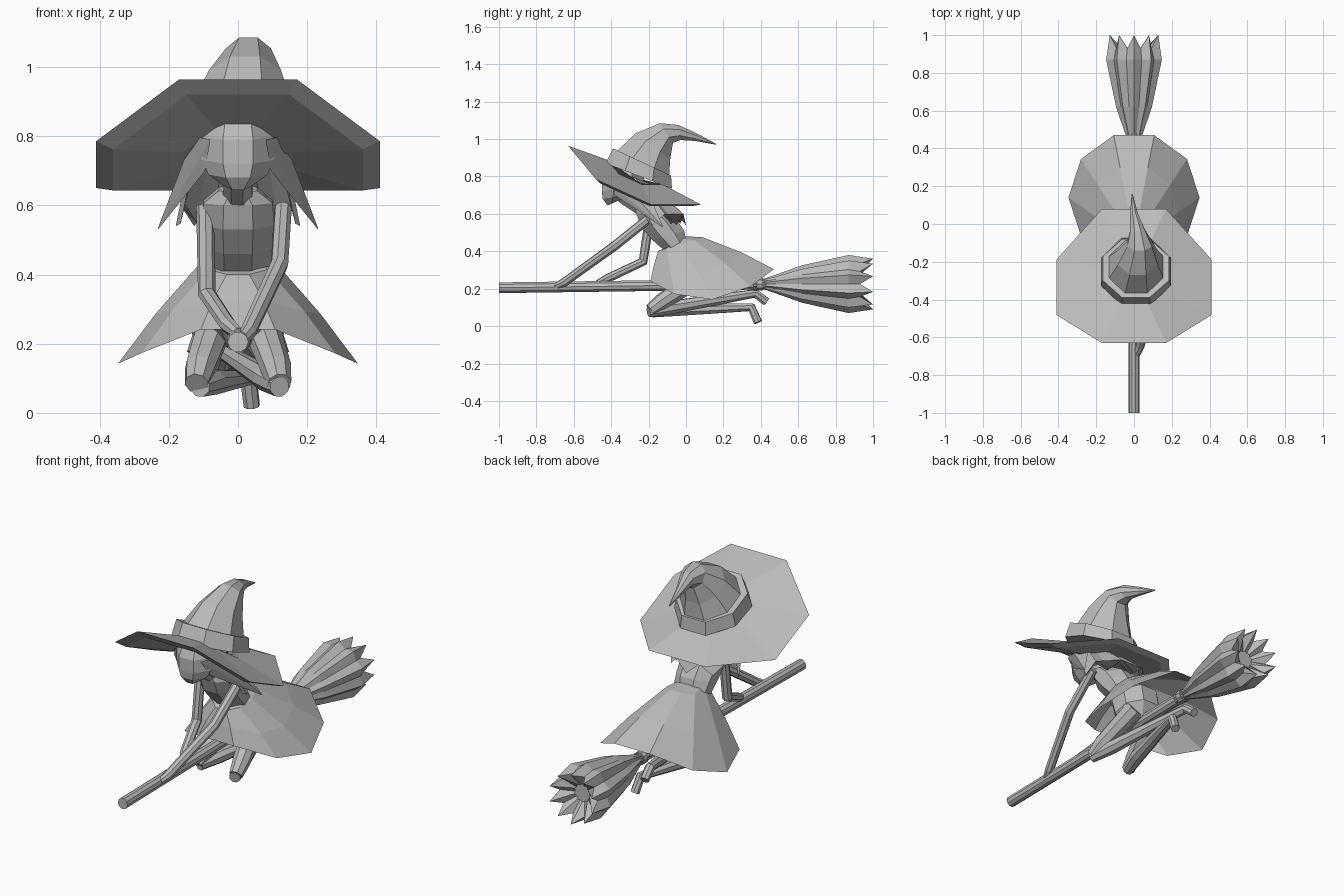
import bpy, bmesh
from math import sin, cos, pi, tau
from mathutils import Vector

default_cube = bpy.data.objects.get("Cube")
if default_cube:
    bpy.data.objects.remove(default_cube, do_unlink=True)

grey = bpy.data.materials.new("plain grey")
grey.use_nodes = True
grey.diffuse_color = (.5, .5, .5, 1)
grey.node_tree.nodes["Principled BSDF"].inputs["Base Color"].default_value = grey.diffuse_color


def loft(name, rings, cap_start=True, cap_end=True):
    """Skin a list of equal-sized closed rings."""
    bm = bmesh.new()
    rows = [[bm.verts.new(point) for point in points] for points in rings]
    count = len(rows[0])
    for lower, upper in zip(rows, rows[1:]):
        for i in range(count):
            j = (i + 1) % count
            bm.faces.new((lower[i], lower[j], upper[j], upper[i]))
    if cap_start:
        bm.faces.new(rows[0][::-1])
    if cap_end:
        bm.faces.new(rows[-1])
    bmesh.ops.recalc_face_normals(bm, faces=bm.faces)
    mesh = bpy.data.meshes.new(name)
    bm.to_mesh(mesh)
    bm.free()
    mesh.materials.append(grey)
    bpy.context.collection.objects.link(bpy.data.objects.new(name, mesh))


def oval(front, back, width, x=0, count=8):
    """Tilted polygon spanning a front and a back (y, z) point."""
    front, back = Vector((x, *front)), Vector((x, *back))
    middle, depth = (front + back) / 2, (front - back) / 2
    points = []
    for i in range(count):
        angle = tau * (i + .5) / count
        offset = depth * cos(angle) + Vector((width * sin(angle), 0, 0))
        points.append(middle + offset / cos(pi / count))
    return points


def oval_loft(name, *ovals):
    loft(name, [oval(*settings) for settings in ovals])


def tube(name, path, radii, count=8):
    """Limb or rod following a path."""
    points = [Vector(point) for point in path]
    rings = []
    for i, (point, radius) in enumerate(zip(points, radii)):
        before = (point - points[max(i - 1, 0)]).normalized()
        after = (points[min(i + 1, len(points) - 1)] - point).normalized()
        along = (before + after).normalized()
        side = along.cross(Vector((.9, .1, .3))).normalized()
        up = along.cross(side)
        angles = [tau * k / count for k in range(count)]
        rings.append([point + radius * (side * cos(a) + up * sin(a)) for a in angles])
    loft(name, rings)


def scaled(points, centre, factor, lift):
    """Copy of a ring drawn in towards a centre and raised."""
    return [centre.lerp(point, factor) + Vector((0, 0, lift)) for point in points]


# Broom with a fluted, jagged brush
tube("broom_handle", [(0, -1, .205), (0, .45, .225)], [.03, .03], 10)
tube("broom_binding", [(0, .38, .225), (0, .41, .225)], [.036, .036], 10)


def bristle_ring(y, radius, jag=0):
    points = []
    for i in range(20):
        ridge = i % 2 == 0
        spread = radius if ridge else radius * .85
        angle = tau * i / 20
        points.append(Vector((spread * sin(angle), y + jag * ridge, .225 + spread * cos(angle))))
    return points


loft("broom_bristles", [bristle_ring(*settings) for settings in (
    (.36, .035), (.42, .03), (.48, .05), (.62, .1), (.87, .155), (.93, .135, .07), (.9, .05))])

# Skirt, a shell whose hem dips at the sides
hem = oval((-.19, 0), (.47, 0), .33, 0, 10)
for point in hem:
    point.z = .14 + 1.2 * (point.y - .1) ** 2
hips = oval((-.15, .4), (.09, .475), .1, 0, 10)
waist = oval((-.12, .41), (0, .48), .08, 0, 10)
middle = [low.lerp(high, .45) + Vector((0, 0, .012)) for low, high in zip(hem, hips)]
loft("skirt", [hem, middle, hips, waist], False)

# Torso, pelvis, neck and head
oval_loft("torso",
          ((-.11, .4), (0, .465), .095), ((-.18, .46), (-.01, .51), .1),
          ((-.24, .53), (-.05, .57), .105), ((-.265, .6), (-.13, .62), .1),
          ((-.27, .635), (-.2, .66), .055))
oval_loft("pelvis",
          ((-.1, .4), (.04, .45), .09), ((-.1, .32), (.12, .4), .12),
          ((-.07, .24), (.14, .3), .12), ((-.02, .19), (.1, .22), .07))
tube("neck", [(0, -.2, .61), (0, -.34, .7)], [.047, .043])
oval_loft("head",
          ((-.42, .645), (-.34, .68), .04), ((-.445, .68), (-.26, .71), .085),
          ((-.45, .72), (-.23, .76), .105), ((-.45, .79), (-.22, .82), .105),
          ((-.42, .86), (-.24, .87), .085))

# Hair: zigzag curtain behind the head and two swept locks
top, bottom = [], []
for i in range(9):
    across, back = cos(pi * i / 8), sin(pi * i / 8)
    top.append(Vector((.125 * across, .13 * back - .32, .81 - .05 * back)))
    bottom.append(Vector((.18 * across, .18 * back - .18, .6 if i % 2 else .54)))
inset = Vector((0, -.03, .05))
loft("hair_back", [row + [point * .92 + inset for point in reversed(row)] for row in (top, bottom)])
for name, side in (("hair_lock_left", 1), ("hair_lock_right", -1)):
    root = [Vector((side * x, y, z)) for x, y, z in (
        (.08, -.44, .79), (.13, -.36, .8), (.12, -.22, .76), (.095, -.38, .7))]
    tip = Vector((side * .235, -.12, .525))
    loft(name, [root, [point.lerp(tip, .97) for point in root]])

# Hat: brim swept up at the front, band and bent crown
edge = oval((-.63, 0), (.08, 0), .41)
for point in edge:
    if abs(point.x) > .3:
        point.y -= .06
    point.z = .65 + 1.7 * max(0, -.2 - point.y) ** 2
centre = Vector((0, -.27, .8))
loft("hat_brim", [scaled(edge, centre, .42, .02), edge,
                  scaled(edge, centre, .88, -.025), scaled(edge, centre, .38, -.04)])
oval_loft("hat_band",
          ((-.43, .87), (-.075, .735), .185, .01), ((-.39, .95), (-.08, .805), .175, .01),
          ((-.37, .94), (-.1, .81), .15, .01))
oval_loft("hat_crown",
          ((-.385, .92), (-.09, .79), .15, .01), ((-.27, 1.03), (-.085, .89), .105, .02),
          ((-.14, 1.085), (-.07, .98), .065, .03), ((-.04, 1.075), (-.03, .995), .04, .02),
          ((.06, 1.03), (.05, .99), .02), ((.16, .975), (.16, .97), .003, -.01))

# Arms reaching to the handle
arm = (.026, .026, .024, .018)
tube("left_arm", [(.13, -.18, .59), (.12, -.38, .43), (.03, -.65, .235), (.01, -.7, .21)], arm)
tube("right_arm", [(-.095, -.19, .6), (-.09, -.23, .345), (-.03, -.42, .255), (0, -.47, .23)], arm)

# Folded legs with crossed shins
for name, side in (("left_thigh", 1), ("right_thigh", -1)):
    tube(name, [(side * .06, .08, .27), (side * .11, -.13, .13), (side * .12, -.19, .085)],
         [.055, .045, .035])
shin = (.03, .038, .025, .024)
tube("left_shin", [(.12, -.2, .075), (.08, -.08, .1), (-.04, .37, .175), (-.05, .43, .13)], shin)
tube("right_shin", [(-.11, -.18, .075), (-.07, -.05, .09), (.03, .35, .1), (.04, .385, .02)], shin)
